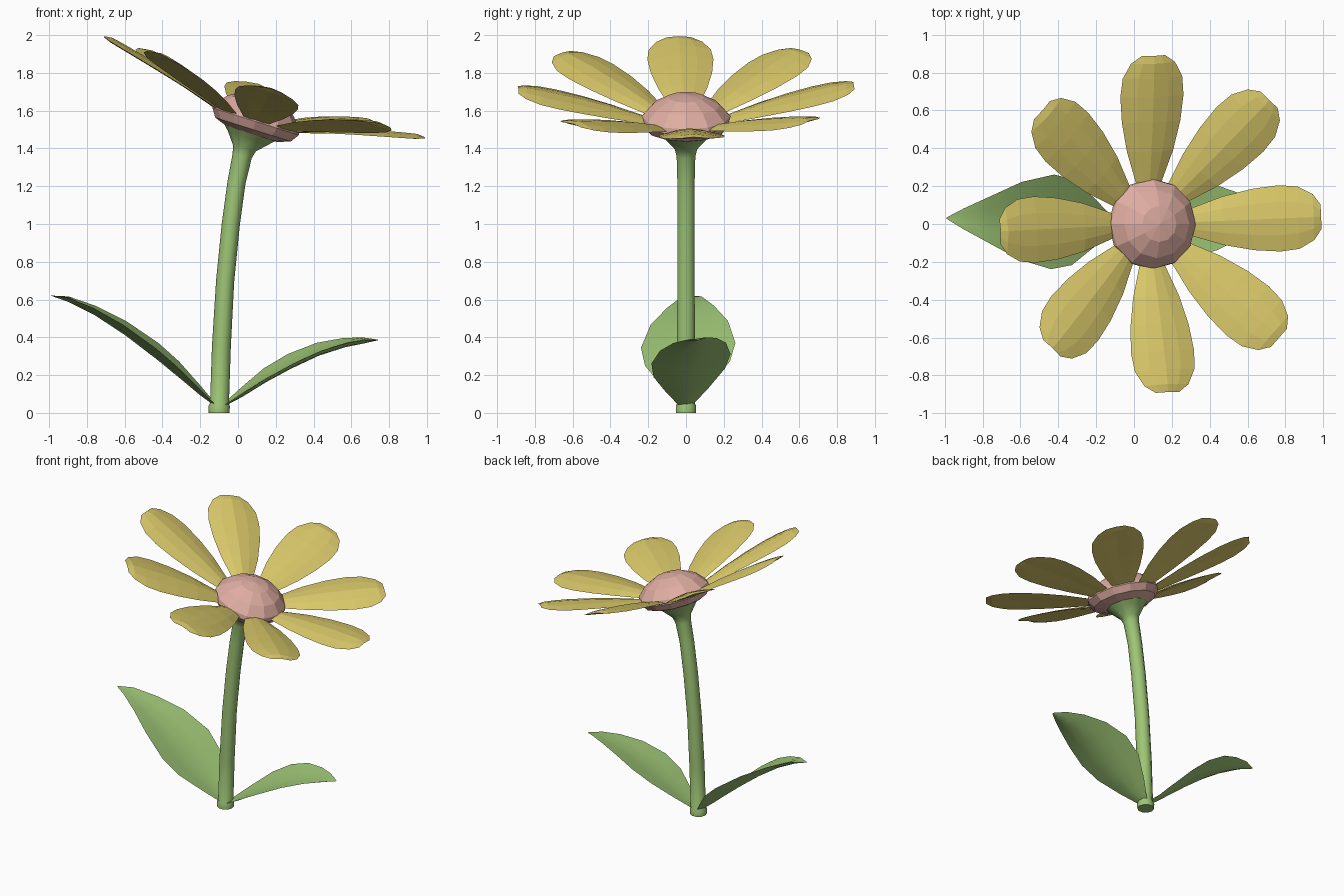
import bpy, bmesh, math
from mathutils import Matrix, Vector

if "Cube" in bpy.data.objects:
    bpy.data.objects.remove(bpy.data.objects["Cube"])


def material(name, rgb):
    m = bpy.data.materials.new(name)
    m.diffuse_color = (*rgb, 1)
    m.use_nodes = True
    m.node_tree.nodes["Principled BSDF"].inputs["Base Color"].default_value = m.diffuse_color
    return m


GREEN = material("leaf green", (0.34, 0.56, 0.18))
YELLOW = material("petal yellow", (0.71, 0.59, 0.145))
PINK = material("dusty pink", (0.74, 0.42, 0.36))
R = math.radians


def finish(name, bm, mat, smooth=None):
    bmesh.ops.remove_doubles(bm, verts=bm.verts, dist=0.0005)
    bmesh.ops.recalc_face_normals(bm, faces=bm.faces)
    me = bpy.data.meshes.new(name)
    bm.to_mesh(me)
    bm.free()
    me.materials.append(mat)
    ob = bpy.data.objects.new(name, me)
    bpy.context.collection.objects.link(ob)
    if smooth:
        bpy.ops.object.select_all(action='DESELECT')
        ob.select_set(True)
        bpy.context.view_layer.objects.active = ob
        bpy.ops.object.shade_smooth_by_angle(angle=R(smooth))
    return ob


def loft(name, rings, sides, mat, smooth=None):
    """rings: (centre, radius, tilt towards +x in degrees)"""
    bm = bmesh.new()
    rows = []
    for c, r, tilt in rings:
        rot = Matrix.Rotation(R(tilt), 3, 'Y')
        rows.append([bm.verts.new(Vector(c) + rot @ Vector(
            (r * math.cos(2 * math.pi * i / sides), r * math.sin(2 * math.pi * i / sides), 0)))
            for i in range(sides)])
    for a, b in zip(rows, rows[1:]):
        for i in range(sides):
            j = (i + 1) % sides
            bm.faces.new((a[i], a[j], b[j], b[i]))
    bm.faces.new(rows[0])
    bm.faces.new(rows[-1])
    return finish(name, bm, mat, smooth)


def blade(name, rows, matrix, camber, thick, mat, roll=0, smooth=None):
    """Lens-section blade. rows: (distance, height, half width)"""
    us = (-1, -0.5, 0, 0.5, 1)
    bm = bmesh.new()
    for side in (1, -1):
        grid = []
        for k, (d, h, w) in enumerate(rows):
            t = 0 if k in (0, len(rows) - 1) else thick
            grid.append([bm.verts.new(matrix @ Vector(
                (d, u * w, h + camber * w * abs(u) ** 1.3 + roll * u * w + side * t * (1 - u * u))))
                for u in us])
        for a, b in zip(grid, grid[1:]):
            for i in range(4):
                bm.faces.new((a[i], a[i + 1], b[i + 1], b[i]))
    return finish(name, bm, mat, smooth)


# Flower head frame, leaning towards +x
TILT = 17.5
HEAD = Matrix.Translation((0.07, 0, 1.50)) @ Matrix.Rotation(R(TILT), 4, 'Y')


def on_head(h):
    return HEAD @ Vector((0, 0, h))


# Stem flaring into the cup under the flower
loft("stem", [
    ((-0.10, 0, 0), 0.055, 0), ((-0.10, 0, 0.035), 0.057, 0), ((-0.098, 0, 0.05), 0.05, 2),
    ((-0.088, 0, 0.35), 0.05, 3), ((-0.068, 0, 0.7), 0.048, 5), ((-0.038, 0, 1.0), 0.048, 8),
    ((-0.008, 0, 1.22), 0.048, 10), ((0.022, 0, 1.36), 0.052, 13), ((0.034, 0, 1.40), 0.062, 15),
    (on_head(-0.045), 0.115, TILT), (on_head(-0.01), 0.15, TILT)], 10, GREEN, 40)

# Domed centre
loft("flower_centre", [
    (on_head(h) + Vector((0.01, 0, 0)), r, TILT) for h, r in
    ((-0.025, 0.14), (0.0, 0.21), (0.045, 0.24), (0.075, 0.235),
     (0.135, 0.18), (0.18, 0.095), (0.195, 0))], 12, PINK)

# Eight petals
petal_rows = [(0.14, 0, 0.04), (0.24, 0.004, 0.075), (0.40, 0.012, 0.128), (0.56, 0.014, 0.162),
              (0.70, 0.012, 0.175), (0.80, 0.008, 0.165), (0.88, 0.003, 0.122), (0.92, 0, 0.065)]
for n in range(8):
    m = HEAD @ Matrix.Rotation(R(45 * n + 2.5), 4, 'Z') @ Matrix.Rotation(R(-15), 4, 'Y')
    blade(f"petal_{n + 1}", petal_rows, m, -0.1, 0.012, YELLOW)

# Two leaves folded along the midrib
BASE = Matrix.Translation((-0.10, 0, 0))
blade("large_leaf", [
    (0, 0.02, 0.02), (0.10, 0.105, 0.12), (0.22, 0.205, 0.225), (0.33, 0.295, 0.25),
    (0.50, 0.425, 0.205), (0.66, 0.53, 0.125), (0.80, 0.60, 0.055), (0.89, 0.62, 0.004)],
    BASE @ Matrix.Rotation(R(178), 4, 'Z'), 0.25, 0.012, GREEN, -0.05, 35)
blade("small_leaf", [
    (0, 0.02, 0.02), (0.12, 0.095, 0.11), (0.25, 0.175, 0.19), (0.38, 0.245, 0.21),
    (0.53, 0.315, 0.175), (0.67, 0.36, 0.115), (0.77, 0.38, 0.06), (0.845, 0.385, 0.008)],
    BASE @ Matrix.Rotation(R(4), 4, 'Z'), 0.2, 0.012, GREEN, 0.12, 35)
